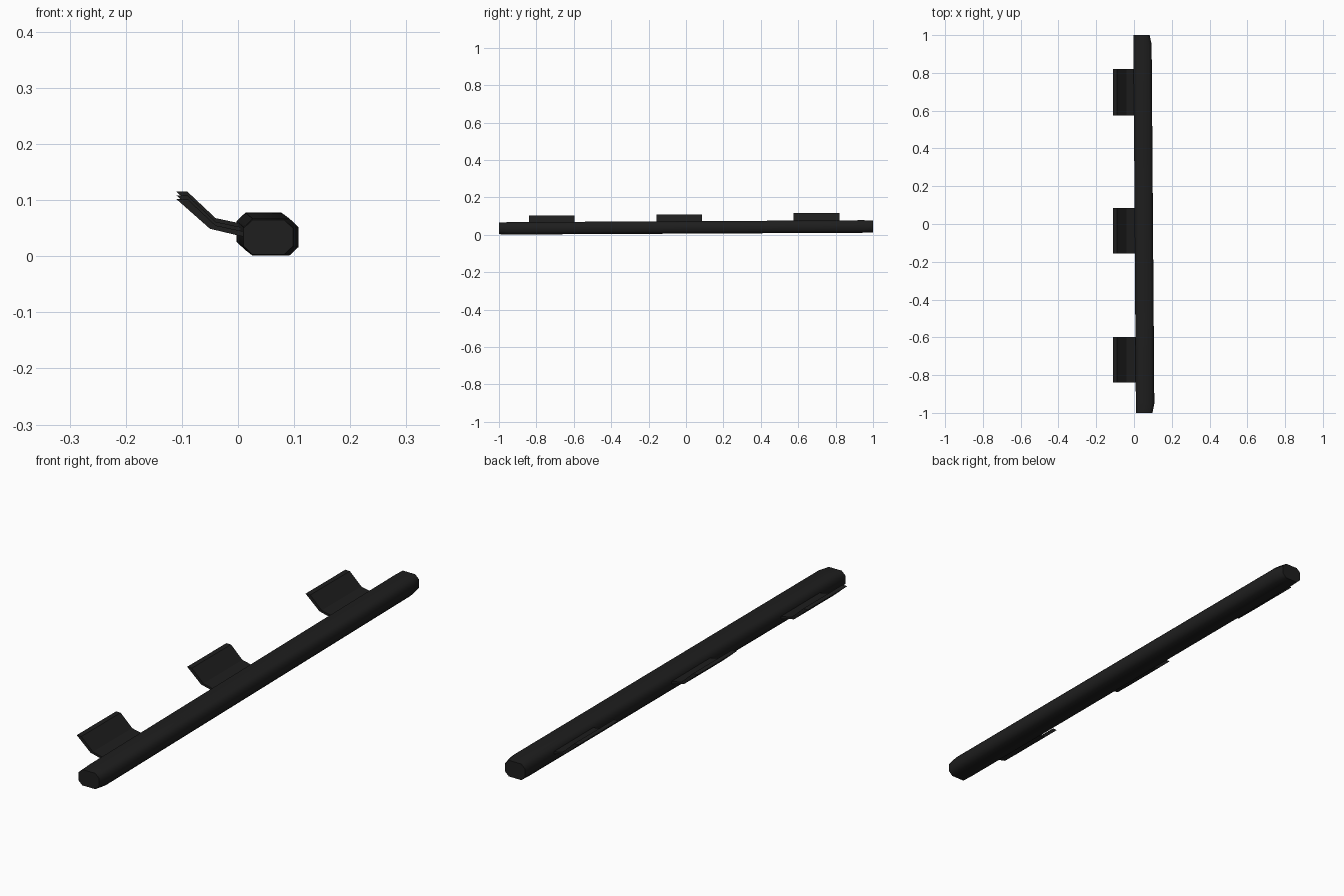
import bpy, bmesh
from math import radians

if "Cube" in bpy.data.objects:
    bpy.data.objects.remove(bpy.data.objects["Cube"])

black = bpy.data.materials.new("black_coat")
black.diffuse_color = (0.013, 0.013, 0.013, 1)
black.use_nodes = True
black.node_tree.nodes["Principled BSDF"].inputs["Base Color"].default_value = black.diffuse_color


def loft(name, sections, smooth=None):
    """Skin a closed row of equal-length section loops and cap both ends."""
    bm = bmesh.new()
    rings = [[bm.verts.new(p) for p in s] for s in sections]
    n = len(rings[0])
    for a, b in zip(rings, rings[1:]):
        for i in range(n):
            j = (i + 1) % n
            bm.faces.new((a[i], a[j], b[j], b[i]))
    bm.faces.new(rings[0])
    bm.faces.new(rings[-1])
    bmesh.ops.recalc_face_normals(bm, faces=bm.faces)
    me = bpy.data.meshes.new(name)
    bm.to_mesh(me)
    bm.free()
    ob = bpy.data.objects.new(name, me)
    bpy.context.collection.objects.link(ob)
    me.materials.append(black)
    if smooth:
        bpy.context.view_layer.objects.active = ob
        ob.select_set(True)
        bpy.ops.object.shade_smooth_by_angle(angle=radians(smooth))
        ob.select_set(False)
    return ob


def tube_section(y, taper):
    """Chamfered octagon; the bar drifts inward and upward towards +y."""
    t = (y + 1) / 2
    x0, x1 = 0.010 - 0.013 * t, 0.108 - 0.015 * t - taper
    z0, z1 = 0.001 + 0.010 * t + taper * 0.2, 0.067 + 0.011 * t - taper * 0.2
    cx, cz = 0.016, 0.015
    return [(x, y, z) for x, z in (
        (x0 + cx, z0), (x1 - cx, z0), (x1, z0 + cz), (x1, z1 - cz),
        (x1 - cx, z1), (x0 + cx, z1), (x0, z1 - cz), (x0, z0 + cz))]


# Long step bar with outer edge tapered at both ends
stations = [(-1, 0.010), (-0.95, 0), (-0.5, 0), (0, 0), (0.5, 0), (0.95, 0), (1, 0.010)]
loft("step_bar", [tube_section(y, t) for y, t in stations], smooth=50)

# Three bent mounting plates, each slightly higher towards +y
plate = [(-0.11, 0.115), (-0.09, 0.115), (-0.04, 0.068),
         (0.03, 0.053), (0.03, 0.043), (-0.05, 0.062)]
for i, (y0, y1) in enumerate([(-0.84, -0.597), (-0.157, 0.085), (0.575, 0.82)]):
    drop = -0.0065 * (2 - i)
    loft(f"mounting_plate_{i + 1}",
         [[(x, y, z + drop) for x, z in plate] for y in (y0, y1)])
